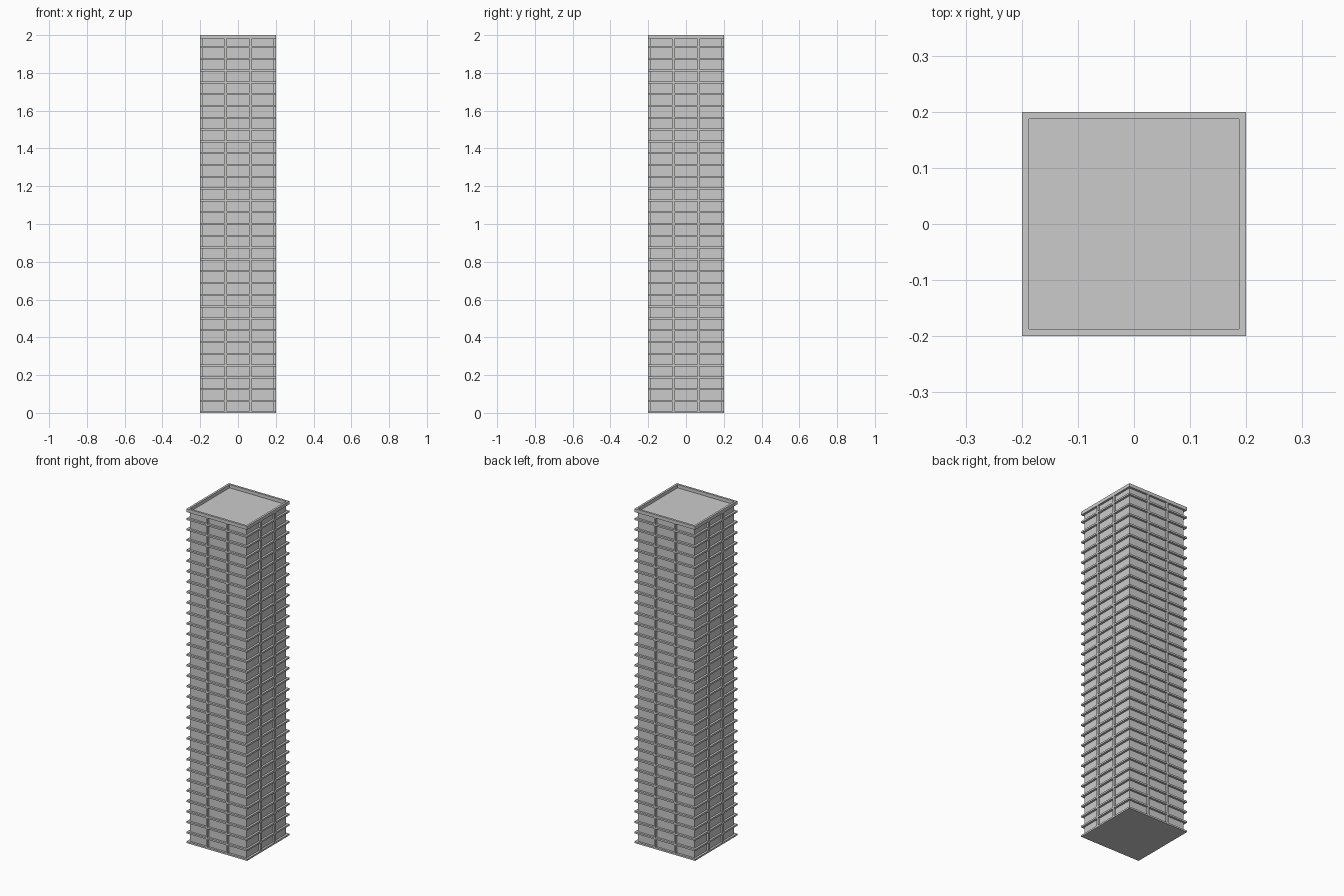
import bpy, bmesh, math

if "Cube" in bpy.data.objects:
    bpy.data.objects.remove(bpy.data.objects["Cube"])

HALF = 0.2        # outer half width
CORE = 0.1875     # recessed glass half width
FLOORS = 32
STEP = 2.0 / FLOORS
BAND = 0.01       # thickness of bands and mullions
RECESS = 0.02     # depth of the roof below the rim


def finish(name, bm):
    bmesh.ops.recalc_face_normals(bm, faces=bm.faces)
    me = bpy.data.meshes.new(name)
    bm.to_mesh(me)
    bm.free()
    ob = bpy.data.objects.new(name, me)
    bpy.context.collection.objects.link(ob)
    return ob


def add_box(bm, lo, hi):
    vs = bmesh.ops.create_cube(bm, size=1)["verts"]
    for v in vs:
        for k in range(3):
            v.co[k] = hi[k] if v.co[k] > 0 else lo[k]
    return vs


def add_ring(bm, z0, z1):
    # square band around the core
    loops = []
    for r, z in ((HALF, z0), (HALF, z1), (CORE, z1), (CORE, z0)):
        loops.append([bm.verts.new((x * r, y * r, z))
                      for x, y in ((-1, -1), (1, -1), (1, 1), (-1, 1))])
    for a in range(4):
        p, q = loops[a], loops[(a + 1) % 4]
        for i in range(4):
            j = (i + 1) % 4
            bm.faces.new((p[i], p[j], q[j], q[i]))


# glass core with recessed roof
bm = bmesh.new()
add_box(bm, (-CORE, -CORE, BAND / 2), (CORE, CORE, 2 - RECESS))
finish("glass_core", bm)

# solid base slab
bm = bmesh.new()
add_box(bm, (-HALF, -HALF, 0), (HALF, HALF, BAND))
finish("base_slab", bm)

# floor bands
bm = bmesh.new()
for i in range(1, FLOORS):
    z = i * STEP
    add_ring(bm, z - BAND / 2, z + BAND / 2)
finish("floor_bands", bm)

# roof rim
bm = bmesh.new()
add_ring(bm, 2 - RECESS, 2)
finish("roof_rim", bm)

# vertical mullions dividing each side into thirds
for n, side in enumerate(("front", "right", "back", "left")):
    bm = bmesh.new()
    for x in (-HALF / 3, HALF / 3):
        add_box(bm, (x - BAND / 2, -HALF, BAND), (x + BAND / 2, -CORE, 2 - RECESS))
    ob = finish(side + "_mullions", bm)
    ob.rotation_euler.z = n * math.pi / 2
